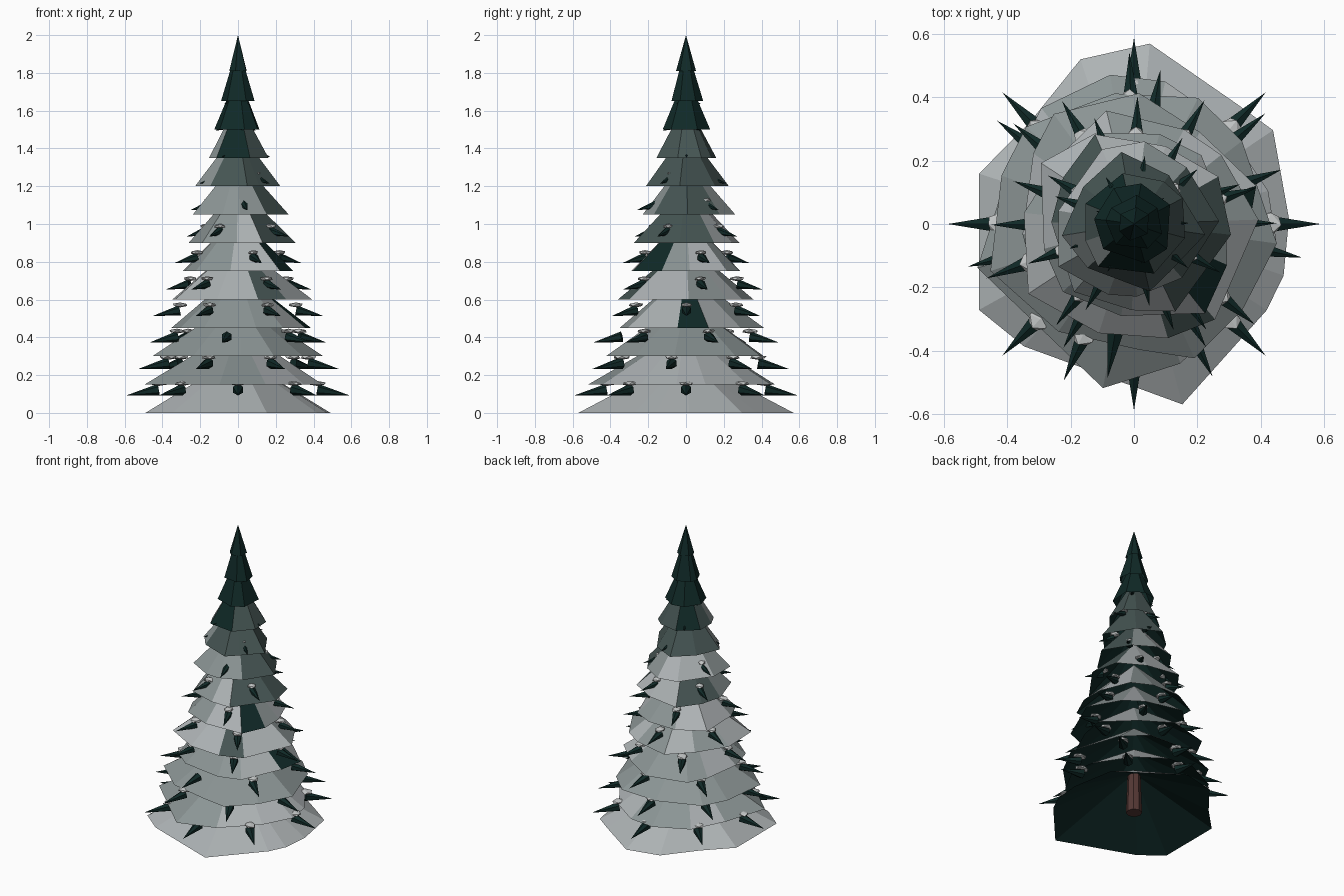
import bpy, bmesh, math, random
from mathutils import Vector, Matrix

if "Cube" in bpy.data.objects:
    bpy.data.objects.remove(bpy.data.objects["Cube"])

random.seed(7)


def material(name, rgb):
    m = bpy.data.materials.new(name)
    m.diffuse_color = (*rgb, 1)
    m.use_nodes = True
    m.node_tree.nodes["Principled BSDF"].inputs["Base Color"].default_value = m.diffuse_color
    return m


GREEN = material("dark_green", (0.005, 0.022, 0.020))
SLATE = material("slate_green", (0.060, 0.090, 0.086))
FROST = material("frost_grey", (0.26, 0.30, 0.30))
SNOW = material("pale_snow", (0.42, 0.45, 0.46))
LUMP = material("snow_lump", (0.56, 0.58, 0.58))
BARK = material("brown_bark", (0.09, 0.04, 0.035))


def finish(bm, name, mats):
    me = bpy.data.meshes.new(name)
    bm.to_mesh(me)
    bm.free()
    for m in mats:
        me.materials.append(m)
    ob = bpy.data.objects.new(name, me)
    bpy.context.collection.objects.link(ob)
    return ob


# Bottom skirt outline: angle in degrees, radius
BASE_RIM = [(-151, .56), (-132, .52), (-75, .59), (-33, .50), (-19, .50), (2, .49),
            (34, .53), (49, .50), (85, .572), (108, .547), (136, .46), (162, .515)]

# Bare patches: tier, start angle, end angle, material index
DARK, BARE, GREY, PALE = range(4)
PATCHES = [(3, -5, 22, DARK), (5, -55, -25, DARK), (4, -75, -45, BARE),
           (6, -75, 35, BARE), (6, 105, 175, BARE), (7, -45, 65, BARE),
           (8, 195, 250, GREY), (9, 250, 290, DARK), (9, 195, 250, GREY),
           (9, 110, 170, DARK)]


def face_colour(tier, angle):
    for t, a, b, colour in PATCHES:
        if t == tier and (angle - a) % 360 < b - a:
            return colour
    if tier >= 10:
        return DARK
    if tier >= 8:
        return BARE
    if tier == 0:
        return PALE
    return PALE if random.random() < 0.3 else GREY


# Thirteen overlapping skirts with irregular rims and dark undersides
for i in range(13):
    z = 0.15 * i if i < 12 else 1.81
    apex = min(z + 0.30, 2.0)
    if i == 0:
        rim = BASE_RIM
    else:
        n = 12 - i // 2
        mean = 0.515 - 0.0385 * i
        jitter = 0.12 if i < 9 else 0.05
        rim = [((k + random.uniform(-.3, .3)) * 360 / n + 17 * i,
                mean * random.uniform(1 - jitter, 1 + jitter)) for k in range(n)]
    bm = bmesh.new()
    ring = [bm.verts.new((r * math.cos(math.radians(a)), r * math.sin(math.radians(a)), z))
            for a, r in rim]
    top = bm.verts.new((0, 0, apex))
    under = bm.verts.new((0, 0, apex - 0.02))
    for k, v in enumerate(ring):
        w = ring[(k + 1) % len(ring)]
        f = bm.faces.new((v, w, top))
        mid = (v.co + w.co) / 2
        f.material_index = face_colour(i, math.degrees(math.atan2(mid.y, mid.x)))
        bm.faces.new((w, v, under)).material_index = DARK
    finish(bm, f"skirt_{i + 1}", (GREEN, SLATE, FROST, SNOW))

# Rings of outward twigs, each carrying a flat lump of snow
COUNTS = [8, 7, 6, 6, 5, 4, 4, 3, 3, 3, 3, 3]
NO_SNOW = {(2, 3), (7, 0)}
twigs, lumps = bmesh.new(), bmesh.new()
for i, count in enumerate(COUNTS):
    reach = 0.59 - 0.046 * i
    length = 0.06 + 0.19 * reach
    thick = 0.016 + 0.026 * reach
    z = 0.12 + 0.14 * i
    for k in range(count):
        a = 0.7 * i + k * math.tau / count
        out = Vector((math.cos(a), math.sin(a), 0))
        axis = (out * length + Vector((0, 0, -0.03))).normalized()
        centre = out * (reach - length / 2) + Vector((0, 0, z - 0.012))
        turn = axis.to_track_quat('Z', 'Y').to_matrix().to_4x4()
        bmesh.ops.create_cone(twigs, cap_ends=True, segments=6, radius1=thick, radius2=0,
                              depth=length, matrix=Matrix.Translation(centre) @ turn)
        if (i, k) in NO_SNOW:
            continue
        s = 0.022 + 0.045 * reach
        place = Matrix.Translation(out * (reach - length) + Vector((0, 0, z + thick + 0.004)))
        made = bmesh.ops.create_icosphere(
            lumps, subdivisions=1, radius=1,
            matrix=place @ Matrix.Rotation(a, 4, 'Z') @ Matrix.Diagonal((s, s * 0.8, 0.013, 1)))
        for v in made["verts"]:
            v.co += Vector([random.uniform(-.1, .1) * s for _ in range(2)] + [0])
finish(twigs, "twigs", [GREEN])
finish(lumps, "snow_lumps", [LUMP])

# Trunk under the lowest skirt
bm = bmesh.new()
bmesh.ops.create_cone(bm, cap_ends=True, segments=8, radius1=0.05, radius2=0.04,
                      depth=0.28, matrix=Matrix.Translation((0, 0, 0.14)))
finish(bm, "trunk", [BARK])
